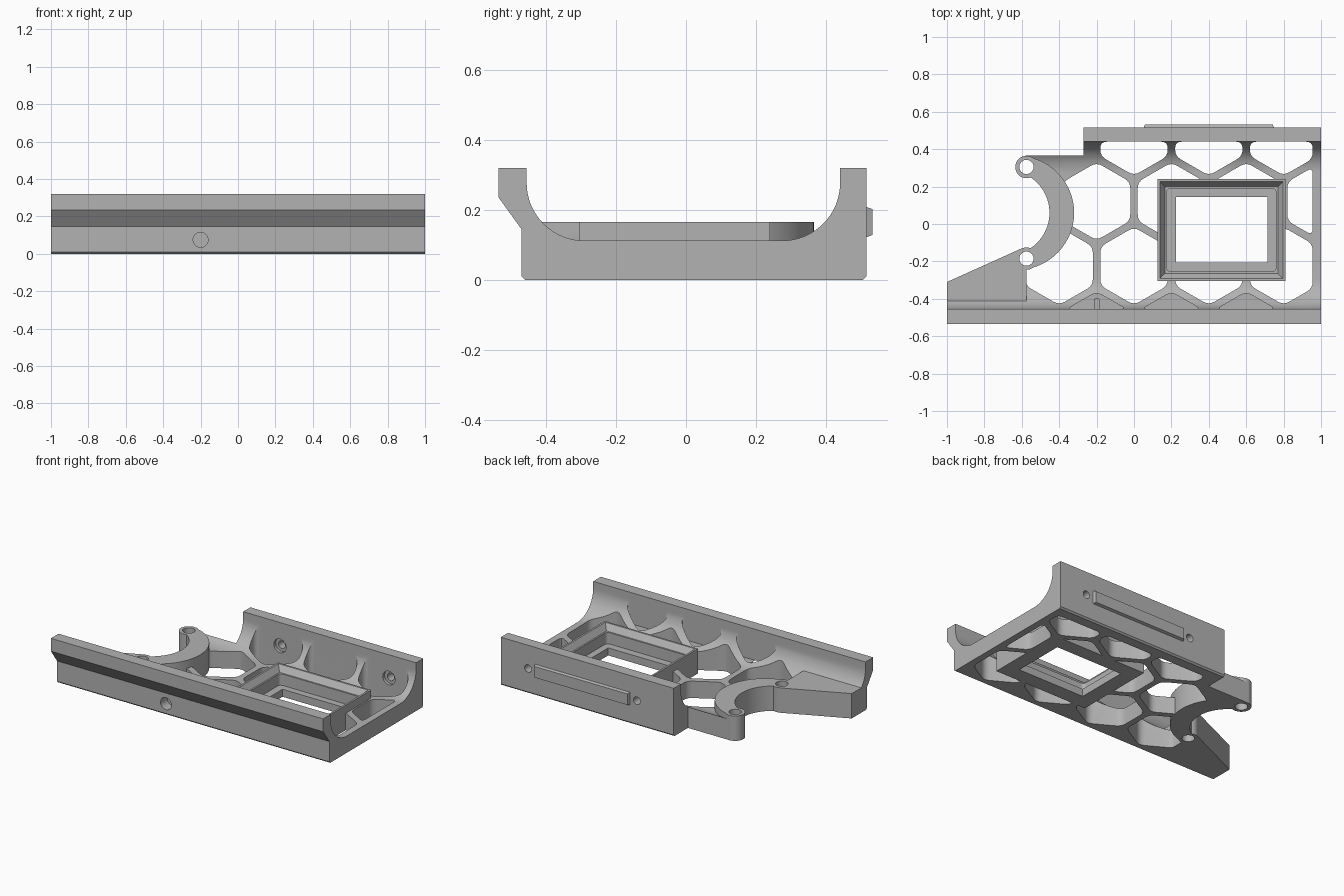
import bpy, bmesh, math
from mathutils import Vector, Matrix

if "Cube" in bpy.data.objects:
    bpy.data.objects.remove(bpy.data.objects["Cube"])

grey = bpy.data.materials.new("plain_grey")
grey.use_nodes = True
GREY = (0.45, 0.45, 0.45, 1)
grey.diffuse_color = GREY
grey.node_tree.nodes["Principled BSDF"].inputs["Base Color"].default_value = GREY

TOP, RAISED = 0.112, 0.165


def prism(name, points, low, high, turn=None):
    """Extrude a flat outline from low to high, optionally turned."""
    bm = bmesh.new()
    face = bm.faces.new([bm.verts.new((x, y, low)) for x, y in points])
    ext = bmesh.ops.extrude_face_region(bm, geom=[face])
    verts = [g for g in ext["geom"] if isinstance(g, bmesh.types.BMVert)]
    bmesh.ops.translate(bm, verts=verts, vec=(0, 0, high - low))
    if turn:
        bmesh.ops.transform(bm, matrix=turn, verts=bm.verts)
    bmesh.ops.recalc_face_normals(bm, faces=bm.faces)
    mesh = bpy.data.meshes.new(name)
    bm.to_mesh(mesh)
    bm.free()
    mesh.materials.append(grey)
    ob = bpy.data.objects.new(name, mesh)
    bpy.context.collection.objects.link(ob)
    return ob


def combine(target, other, operation):
    mod = target.modifiers.new("combine", "BOOLEAN")
    mod.operation, mod.solver, mod.object = operation, "EXACT", other
    graph = bpy.context.evaluated_depsgraph_get()
    mesh = bpy.data.meshes.new_from_object(target.evaluated_get(graph))
    target.modifiers.clear()
    target.data = mesh
    bpy.data.objects.remove(other)


def cut(ob):
    combine(body, ob, "DIFFERENCE")


def add(ob):
    combine(body, ob, "UNION")


def arc(cx, cy, r, a, b, n=24):
    angles = [math.radians(a + (b - a) * i / n) for i in range(n + 1)]
    return [(cx + r * math.cos(t), cy + r * math.sin(t)) for t in angles]


def circle(cx, cy, r):
    return arc(cx, cy, r, 0, 360, 32)[:-1]


def rect(x0, x1, y0, y1):
    return [(x0, y0), (x1, y0), (x1, y1), (x0, y1)]


def rounded(points, r, steps=4):
    """Round each corner of an outline."""
    out = []
    for i, p in enumerate(points):
        p = Vector(p)
        before, after = Vector(points[i - 1]) - p, Vector(points[(i + 1) % len(points)]) - p
        a = p + before.normalized() * min(r, before.length * 0.45)
        b = p + after.normalized() * min(r, after.length * 0.45)
        for k in range(steps + 1):
            t = k / steps
            out.append(tuple(a * (1 - t) ** 2 + p * 2 * t * (1 - t) + b * t * t))
    return out


def clip(points, axis, limit, sign):
    """Keep the part of an outline where sign * coordinate < sign * limit."""
    out = []
    for i, q in enumerate(points):
        p = points[i - 1]
        dp, dq = sign * (limit - p[axis]), sign * (limit - q[axis])
        if dp * dq < 0:
            out.append(tuple(Vector(p).lerp(Vector(q), dp / (dp - dq))))
        if dq >= 0:
            out.append(q)
    return out


def cell(cx, cy):
    points = [(cx + 0.208 * math.sin(math.radians(a)), cy + 0.208 * math.cos(math.radians(a)))
              for a in range(0, 360, 60)]
    points = clip(points, 0, 0.955, 1)
    points = clip(points, 1, 0.44, 1)
    points = clip(points, 1, -0.455, -1)
    return rounded(points, 0.035)


# Channel body: a U-shaped section run along x
section = [(-0.46, 0), (0.505, 0), (0.515, 0.01), (0.515, 0.32), (0.44, 0.32)]
section += arc(0.275, 0.277, 0.165, 0, -90, 16)
section += arc(-0.29, 0.277, 0.165, -90, -180, 16)
section += [(-0.455, 0.32), (-0.535, 0.32), (-0.535, 0.235), (-0.47, 0.145), (-0.47, 0.01)]
along_x = Matrix(((0, 0, 1, 0), (1, 0, 0, 0), (0, 1, 0, 0), (0, 0, 0, 1)))
body = prism("channel_bracket", section, -1, 1, along_x)

# Open left side, behind the crescent
left_gap = [(-1.1, -0.4), (-0.65, -0.205)] + arc(-0.65, 0.06, 0.265, -85, 60)
left_gap += [(-0.58, 0.305), (-0.58, 0.7), (-1.1, 0.7)]
cut(prism("left_gap", left_gap, -0.1, 0.5))
cut(prism("rear_left_gap", rect(-1.1, -0.27, 0.365, 0.7), -0.1, 0.5))

# Honeycomb openings through the floor
rows = [(0.467, (0, 0.4, 0.8)),
        (0.121, (-0.2, 0.2, 0.6, 1.0)),
        (-0.225, (-0.4, 0, 0.4, 0.8))]
for cy, centres in rows:
    for cx in centres:
        cut(prism("cell_cutter", cell(cx, cy), -0.1, 0.5))

# Shallow pockets in the front cove
for cx in (-0.2, 0.2, 0.6):
    cut(prism("pocket_cutter", cell(cx, -0.571), TOP + 0.001, 0.5))

# Raised ramp, crescent and its two bosses
ramp = [(-1, -0.31), (-1, -0.45), (-0.575, -0.45), (-0.575, -0.185), (-0.6, -0.13)]
add(prism("ramp", ramp, 0, RAISED))
crescent = arc(-0.625, 0.06, 0.305, -75, 75) + arc(-0.68, 0.06, 0.228, 56, -56)
add(prism("crescent", crescent, 0, RAISED))
for y in (0.305, -0.185):
    add(prism("boss", circle(-0.575, y, 0.06), 0, RAISED))
    cut(prism("boss_hole", circle(-0.575, y, 0.038), -0.1, 0.5))

# Rectangular window frame with stepped recess
X0, X1, Y0, Y1 = 0.125, 0.81, -0.305, 0.24


def frame_rect(inset):
    return rect(X0 + inset, X1 - inset, Y0 + inset, Y1 - inset)


add(prism("window_frame", frame_rect(0), 0, RAISED))
funnel = prism("funnel_cutter", frame_rect(0.012), 0.125, RAISED + 0.001)
floor = [v for v in funnel.data.vertices if v.co.z < 0.15]
for v, (x, y) in zip(floor, frame_rect(0.04)):
    v.co.x, v.co.y = x, y
cut(funnel)
cut(prism("recess_cutter", rounded(frame_rect(0.05), 0.025), 0.05, 0.3))
cut(prism("window_cutter", rect(0.225, 0.715, -0.205, 0.145), -0.1, 0.3))

# Holes through the walls, running along y
along_y = Matrix(((1, 0, 0, 0), (0, 0, 1, 0), (0, 1, 0, 0), (0, 0, 0, 1)))
for x in (0, 0.8):
    cut(prism("screw_hole", circle(x, 0.165, 0.025), 0.35, 0.6, along_y))
    cut(prism("screw_seat", circle(x, 0.165, 0.045), 0.35, 0.46, along_y))
cut(prism("front_hole", circle(-0.2, 0.075, 0.04), -0.6, -0.4, along_y))

# Raised strip on the back wall
strip = prism("back_strip", rect(0.05, 0.75, 0.12, 0.21), 0.51, 0.532, along_y)
for v in strip.data.vertices:
    if v.co.y > 0.52:
        v.co.x += 0.008 if v.co.x < 0.4 else -0.008
        v.co.z += 0.008 if v.co.z < 0.165 else -0.008

bpy.ops.object.select_all(action="DESELECT")
body.select_set(True)
bpy.context.view_layer.objects.active = body
bpy.ops.object.shade_smooth_by_angle(angle=math.radians(30))
